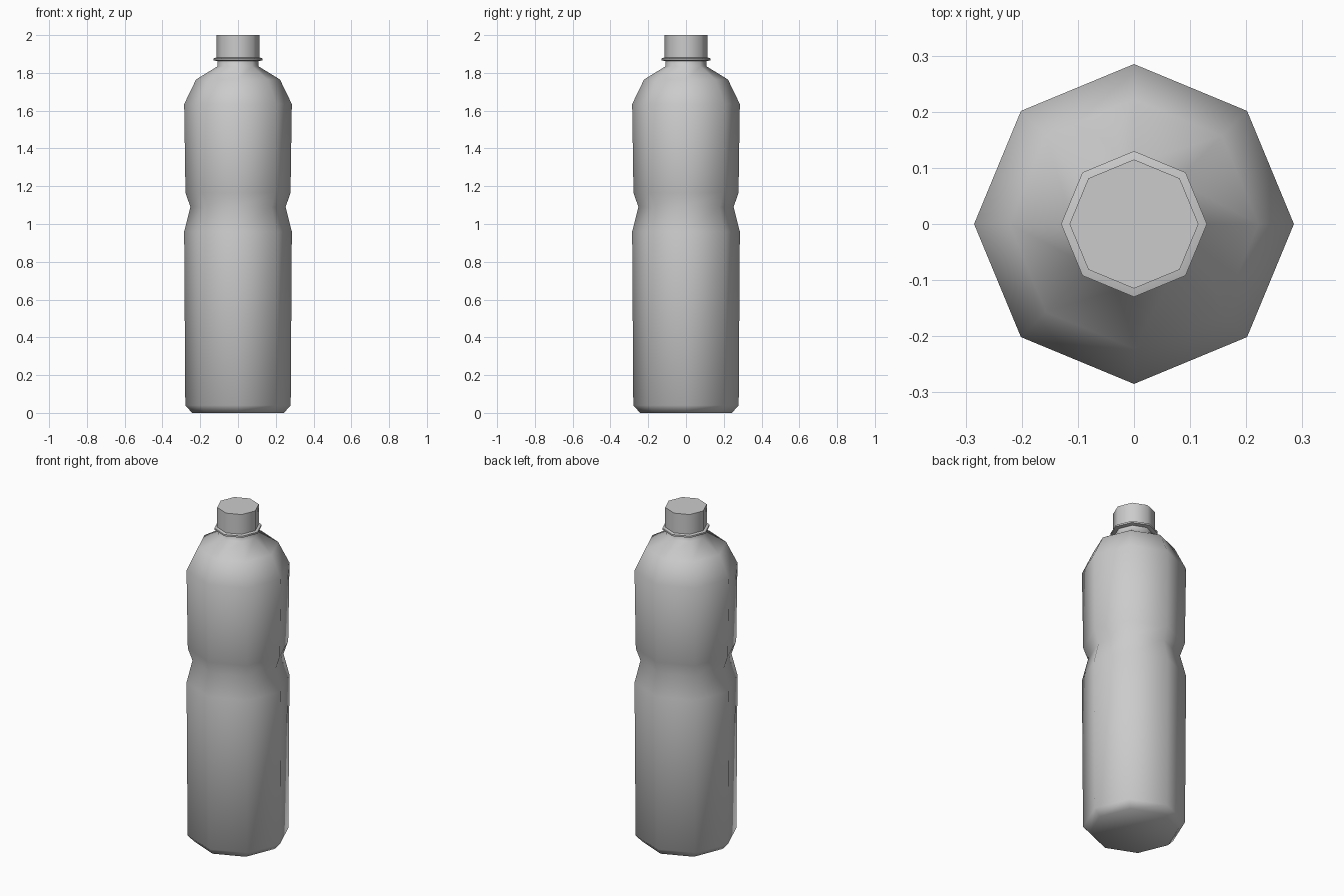
import bpy, bmesh, math

old = bpy.data.objects.get("Cube")
if old:
    bpy.data.objects.remove(old, do_unlink=True)

SIDES = 8


def make_material(name, color):
    mat = bpy.data.materials.new(name)
    mat.use_nodes = True
    mat.diffuse_color = color
    mat.node_tree.nodes["Principled BSDF"].inputs["Base Color"].default_value = color
    return mat


def lathe(name, profile, mat, smooth_angle=62):
    """Turn a (radius, height) profile into a closed eight-sided solid."""
    bm = bmesh.new()
    rings = []
    for r, z in profile:
        angles = [math.tau * i / SIDES for i in range(SIDES)]
        rings.append([bm.verts.new((r * math.cos(a), r * math.sin(a), z)) for a in angles])
    for low, high in zip(rings, rings[1:]):
        for i in range(SIDES):
            j = (i + 1) % SIDES
            bm.faces.new((low[i], low[j], high[j], high[i]))
    bm.faces.new(rings[0][::-1])
    bm.faces.new(rings[-1])
    mesh = bpy.data.meshes.new(name)
    bm.to_mesh(mesh)
    bm.free()
    mesh.materials.append(mat)
    obj = bpy.data.objects.new(name, mesh)
    bpy.context.collection.objects.link(obj)
    bpy.ops.object.select_all(action="DESELECT")
    obj.select_set(True)
    bpy.context.view_layer.objects.active = obj
    bpy.ops.object.shade_smooth_by_angle(angle=math.radians(smooth_angle))
    return obj


grey = make_material("plain grey", (0.6, 0.6, 0.6, 1))

# Body with chamfered base, pinched waist, domed shoulder and neck
lathe("bottle_body", [
    (0.243, 0.0), (0.279, 0.04), (0.285, 0.96), (0.252, 1.09),
    (0.278, 1.165), (0.285, 1.635), (0.222, 1.765),
    (0.108, 1.835), (0.108, 1.875),
], grey)

# Thin collar below the cap
lathe("neck_collar", [(0.108, 1.862), (0.13, 1.867), (0.13, 1.877), (0.113, 1.882)], grey)

# Screw cap
lathe("cap", [(0.115, 1.878), (0.115, 2.0)], grey)
